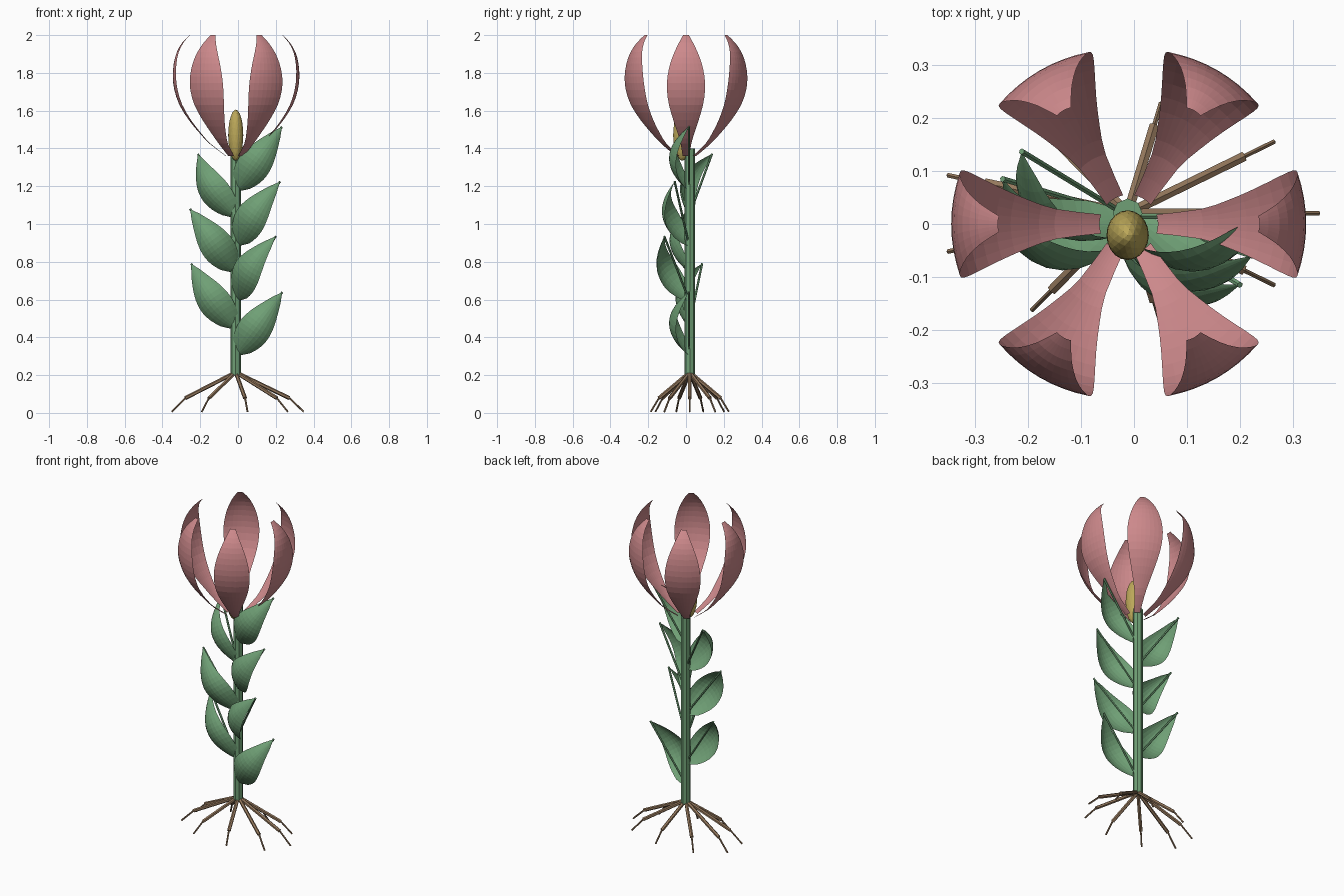
import bpy, bmesh, math
from mathutils import Vector

if "Cube" in bpy.data.objects:
    bpy.data.objects.remove(bpy.data.objects["Cube"])


def material(name, rgb):
    m = bpy.data.materials.new(name)
    m.diffuse_color = (*rgb, 1)
    m.use_nodes = True
    m.node_tree.nodes["Principled BSDF"].inputs["Base Color"].default_value = m.diffuse_color
    return m


PINK = material("petal pink", (0.61, 0.25, 0.26))
GREEN = material("leaf green", (0.16, 0.35, 0.18))
YELLOW = material("pistil yellow", (0.50, 0.39, 0.10))
BROWN = material("root brown", (0.30, 0.19, 0.11))
CX, CY = -0.012, 0.02          # stem axis


def finish(name, bm, mat):
    me = bpy.data.meshes.new(name)
    bm.to_mesh(me)
    bm.free()
    me.materials.append(mat)
    ob = bpy.data.objects.new(name, me)
    bpy.context.collection.objects.link(ob)
    return ob


def spline(keys, t):
    """Catmull-Rom through rows of keys, t from 0 to 1."""
    f = t * (len(keys) - 1)
    i = min(int(f), len(keys) - 2)
    f -= i
    p = [keys[min(max(i + k, 0), len(keys) - 1)] for k in (-1, 0, 1, 2)]
    return [0.5 * (2 * b + (c - a) * f + (2 * a - 5 * b + 4 * c - d) * f * f
                   + (3 * b - a - 3 * c + d) * f ** 3) for a, b, c, d in zip(*p)]


def sheet(name, point, rows, cols, mat, facing):
    """Thin curved sheet, point(u, v) with u in 0..1 and v in -1..1."""
    bm = bmesh.new()
    g = [[bm.verts.new(point(i / rows, 2 * j / cols - 1)) for j in range(cols + 1)]
         for i in range(rows + 1)]
    for i in range(rows):
        for j in range(cols):
            bm.faces.new((g[i][j], g[i][j + 1], g[i + 1][j + 1], g[i + 1][j]))
    bmesh.ops.remove_doubles(bm, verts=bm.verts, dist=0.0001)
    bm.normal_update()
    if sum((f.normal.dot(facing) for f in bm.faces)) < 0:
        bmesh.ops.reverse_faces(bm, faces=bm.faces)
    return finish(name, bm, mat)


def rod(name, a, b, radius, mat, sides=8):
    a, b = Vector(a), Vector(b)
    bm = bmesh.new()
    bmesh.ops.create_cone(bm, cap_ends=True, segments=sides, radius1=radius,
                          radius2=radius, depth=(b - a).length)
    ob = finish(name, bm, mat)
    ob.location = (a + b) / 2
    ob.rotation_mode = 'QUATERNION'
    ob.rotation_quaternion = (b - a).to_track_quat('Z', 'Y')
    return ob


# Stem
rod("stem", (CX, CY, 0.20), (CX, CY, 1.40), 0.028, GREEN)

# Pistil
bm = bmesh.new()
bmesh.ops.create_icosphere(bm, subdivisions=3, radius=1)
pistil = finish("pistil", bm, YELLOW)
pistil.scale = (0.040, 0.047, 0.135)
pistil.location = (CX, -0.021, 1.47)

# Petals: rows of radius, height, half width
PETAL = [(0.055, 1.36, 0.018), (0.14, 1.425, 0.028), (0.195, 1.483, 0.045),
         (0.25, 1.55, 0.067), (0.30, 1.63, 0.09), (0.327, 1.71, 0.101),
         (0.335, 1.78, 0.098), (0.33, 1.85, 0.083), (0.314, 1.91, 0.061),
         (0.285, 1.96, 0.037), (0.247, 2.0, 0.015)]
for k in range(6):
    a = math.radians(60 * k)
    out = Vector((math.cos(a), math.sin(a), 0))
    side = Vector((-out.y, out.x, 0))

    def petal_point(u, v):
        r, z, w = spline(PETAL, u)
        r -= 0.017 * (w / 0.1) * v * v
        return Vector((-0.010, 0, z)) + out * r + side * (w * v)

    sheet(f"petal_{k + 1}", petal_point, 20, 8, PINK, out)

# Leaves: base height and tip position, bowed towards the front, with a straight rib
LEAVES = [(0.31, (0.235, 0.015, 0.64)), (0.45, (-0.248, 0.085, 0.79)),
          (0.60, (0.20, -0.115, 0.935)), (0.75, (-0.254, 0.02, 1.08)),
          (0.89, (0.223, -0.06, 1.225)), (1.04, (-0.212, 0.137, 1.37)),
          (1.18, (0.233, 0.015, 1.515))]
LEAF_WIDTH = [(0.012,), (0.052,), (0.073,), (0.085,), (0.088,), (0.083,),
              (0.072,), (0.057,), (0.04,), (0.022,), (0.0,)]
for k, (z0, tip) in enumerate(LEAVES):
    base, tip = Vector((CX, CY - 0.005, z0)), Vector(tip)
    axis = tip - base
    n = Vector((axis.y, -axis.x, 0)).normalized()
    if n.y > 0:
        n.negate()
    across = axis.normalized().cross(n)

    def leaf_point(u, v):
        w = spline(LEAF_WIDTH, u)[0]
        bow = 0.105 * math.sin(math.pi * u) - 0.04 * (w / 0.088) * v * v
        return base + axis * u + across * (w * v) + n * bow

    sheet(f"leaf_{k + 1}", leaf_point, 16, 8, GREEN, n)
    rod(f"leaf_rib_{k + 1}", base, tip, 0.006, GREEN, 6)

# Roots: a thick upper part and a thin end, spread in an oval
for k in range(9):
    a = math.radians(40 * k)
    d = Vector((0.36 * math.cos(a), 0.21 * math.sin(a), 0))
    top = Vector((CX, CY, 0.215))
    joint = Vector((CX, CY, 0.078)) + d * 0.79
    end = Vector((CX, CY, 0.006)) + d
    rod(f"root_{k + 1}", top, joint, 0.0105, BROWN, 6)
    rod(f"root_end_{k + 1}", joint, end, 0.005, BROWN, 6)
